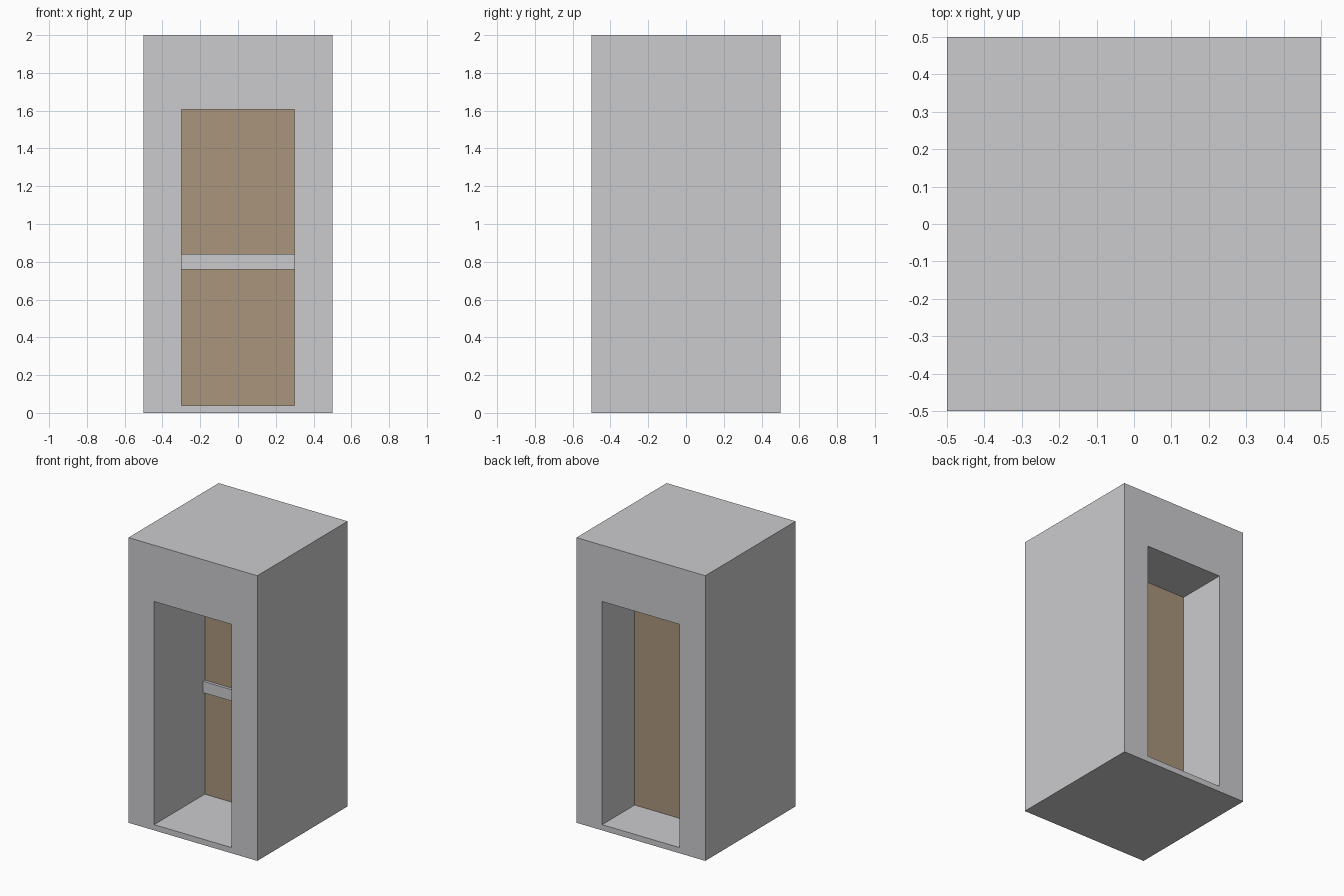
import bpy
import bmesh

cube = bpy.data.objects.get("Cube")
if cube:
    bpy.data.objects.remove(cube, do_unlink=True)


def material(name, rgb):
    mat = bpy.data.materials.new(name)
    mat.use_nodes = True
    mat.diffuse_color = (*rgb, 1)
    mat.node_tree.nodes["Principled BSDF"].inputs["Base Color"].default_value = (*rgb, 1)
    return mat


def add_object(name, bm, mat):
    bmesh.ops.recalc_face_normals(bm, faces=bm.faces[:])
    mesh = bpy.data.meshes.new(name)
    bm.to_mesh(mesh)
    bm.free()
    mesh.materials.append(mat)
    obj = bpy.data.objects.new(name, mesh)
    bpy.context.collection.objects.link(obj)
    return obj


def rectangle(bm, half_width, bottom, top, y):
    corners = [(-half_width, bottom), (half_width, bottom), (half_width, top), (-half_width, top)]
    return [bm.verts.new((x, y, z)) for x, z in corners]


def extrude_back(bm, depth):
    result = bmesh.ops.extrude_face_region(bm, geom=bm.faces[:], use_keep_orig=True)
    verts = [g for g in result["geom"] if isinstance(g, bmesh.types.BMVert)]
    bmesh.ops.translate(bm, verts=verts, vec=(0, depth, 0))


def slab(name, half_width, bottom, top, front, back, mat):
    bm = bmesh.new()
    bm.faces.new(rectangle(bm, half_width, bottom, top, front))
    extrude_back(bm, back - front)
    return add_object(name, bm, mat)


grey = material("stone grey", (0.6, 0.6, 0.62))
brown = material("door brown", (0.4, 0.3, 0.2))

OPENING = 0.3
SILL = 0.04
LINTEL = 1.605

# Thick wall block with a doorway running right through it
bm = bmesh.new()
outer = rectangle(bm, 0.5, 0, 2, -0.5)
inner = rectangle(bm, OPENING, SILL, LINTEL, -0.5)
for i in range(4):
    j = (i + 1) % 4
    bm.faces.new((outer[i], outer[j], inner[j], inner[i]))
extrude_back(bm, 1)
add_object("wall_block", bm, grey)

# Door leaf set behind the middle of the passage, its foot sunk in the sill
slab("door", OPENING, SILL / 2, LINTEL, 0.06, 0.14, brown)

# Push bar across the front of the door
slab("push_bar", OPENING, 0.76, 0.84, 0.04, 0.06, grey)
